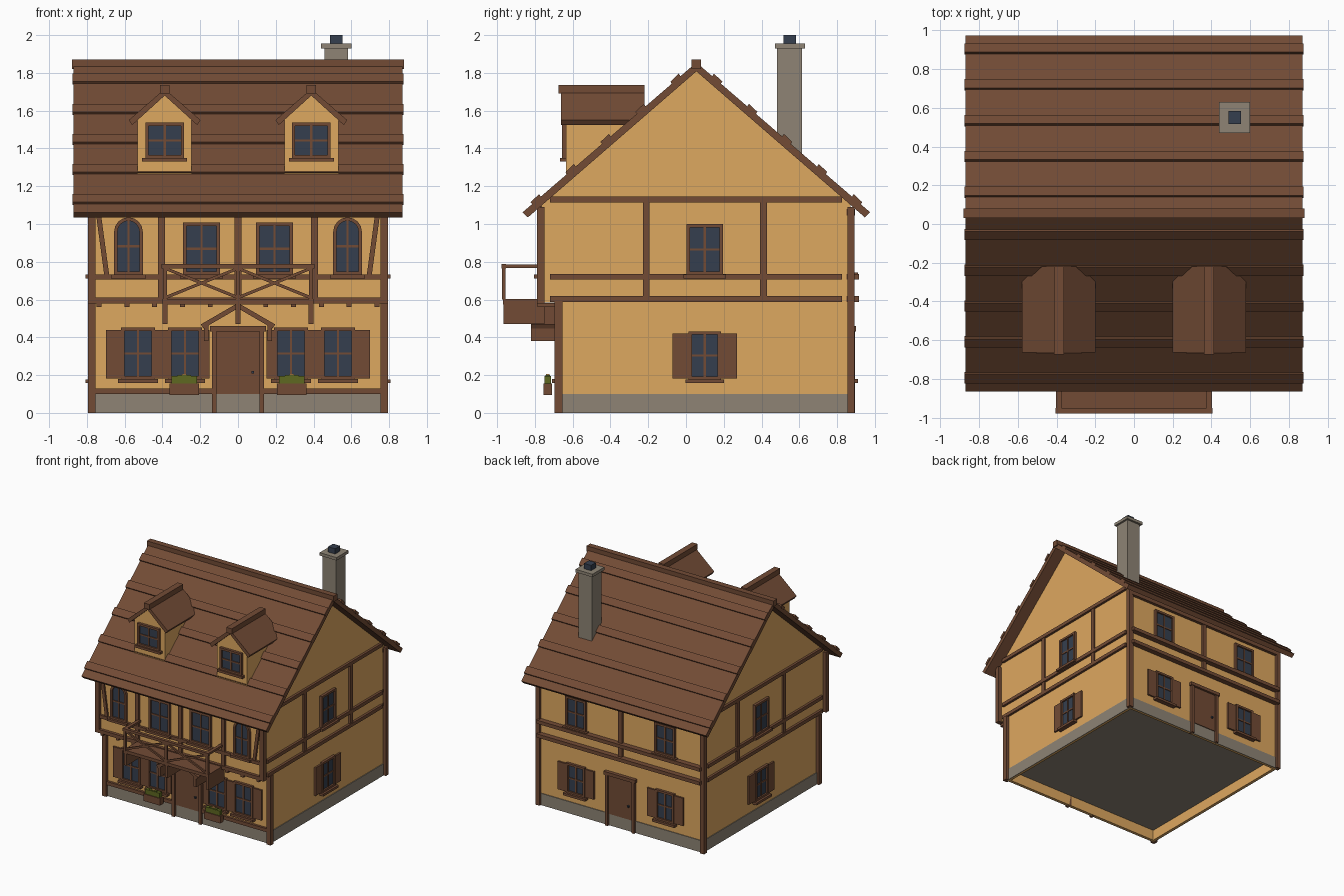
import bpy, bmesh, math
from mathutils import Matrix, Vector

if "Cube" in bpy.data.objects:
    bpy.data.objects.remove(bpy.data.objects["Cube"])


def material(name, r, g, b):
    lin = [((c / 255 + 0.055) / 1.055) ** 2.4 for c in (r, g, b)]
    m = bpy.data.materials.new(name)
    m.diffuse_color = (*lin, 1)
    m.use_nodes = True
    m.node_tree.nodes["Principled BSDF"].inputs["Base Color"].default_value = m.diffuse_color
    return m


PLASTER = material("tan plaster", 222, 168, 96)
TIMBER = material("brown timber", 114, 75, 53)
STONE = material("grey stone", 142, 132, 117)
GLASS = material("dark blue glass", 53, 63, 78)
LEAF = material("leaf green", 94, 104, 33)

# Wall directions: each part is a profile (u across, z up) extruded outwards along w
FRONT, RIGHT, BACK, LEFT = 0, 90, 180, -90


def build(name, parts, rot=FRONT):
    """parts: list of (profile, w0, w1, material) prisms joined in one object"""
    bm = bmesh.new()
    mats = []
    M = Matrix.Rotation(math.radians(rot), 3, 'Z')
    for poly, w0, w1, mat in parts:
        if mat not in mats:
            mats.append(mat)
        a = [bm.verts.new(M @ Vector((u, -w0, z))) for u, z in poly]
        b = [bm.verts.new(M @ Vector((u, -w1, z))) for u, z in poly]
        n = len(poly)
        faces = [bm.faces.new(a[::-1]), bm.faces.new(b)]
        faces += [bm.faces.new((a[i], a[(i + 1) % n], b[(i + 1) % n], b[i])) for i in range(n)]
        for f in faces:
            f.material_index = mats.index(mat)
    bmesh.ops.recalc_face_normals(bm, faces=bm.faces[:])
    me = bpy.data.meshes.new(name)
    bm.to_mesh(me)
    bm.free()
    for m in mats:
        me.materials.append(m)
    ob = bpy.data.objects.new(name, me)
    bpy.context.collection.objects.link(ob)
    return ob


def rect(u0, u1, z0, z1):
    return [(u0, z0), (u1, z0), (u1, z1), (u0, z1)]


def bar(p, q, t):
    """rectangle of thickness t along the line p-q"""
    d = Vector(q) - Vector(p)
    n = Vector((-d.y, d.x)).normalized() * t / 2
    p, q = Vector(p), Vector(q)
    return [tuple(v) for v in (p - n, q - n, q + n, p + n)]


def outline(u, hw, z0, z1, arch):
    if not arch:
        return rect(u - hw, u + hw, z0, z1)
    zs = z1 - hw
    return [(u - hw, z0), (u + hw, z0)] + [
        (u + hw * math.cos(math.pi * i / 8), zs + hw * math.sin(math.pi * i / 8)) for i in range(9)]


def window(name, rot, u, z0, z1, hw, w, shutters=(), arch=False, sill=.04):
    t = 0.018
    out = outline(u, hw, z0, z1, arch)
    inn = outline(u, hw - t, z0 + t, z1 - t, arch)
    n = len(out)
    parts = [(inn, w - .01, w + .008, GLASS)]
    parts += [([out[i], out[(i + 1) % n], inn[(i + 1) % n], inn[i]], w - .01, w + .022, TIMBER) for i in range(n)]
    zm = (z0 + z1) / 2
    parts += [(rect(u - .006, u + .006, z0 + t, z1 - t), w, w + .015, TIMBER),
              (rect(u - hw + t, u + hw - t, zm - .006, zm + .006), w, w + .014, TIMBER),
              (rect(u - hw - .016, u + hw + .016, z0 - .018, z0 + .002), w - .01, w + sill, TIMBER)]
    for a, b in shutters:
        parts.append((rect(a, b, z0 + .006, z1 - .012), w - .005, w + .015, TIMBER))
    build(name, parts, rot)


def door(name, rot, w):
    build(name, [(rect(-.115, .115, .1, .435), w - .02, w + .012, TIMBER),
                 (rect(-.138, -.113, 0, .44), w - .02, w + .025, TIMBER),
                 (rect(.113, .138, 0, .44), w - .02, w + .025, TIMBER),
                 (rect(-.148, .148, .432, .46), w - .02, w + .03, TIMBER),
                 (rect(.072, .086, .208, .222), w, w + .025, GLASS)], rot)


# Walls; the base is hollow below the floor slab
YC, SL = 0.055, 0.862
build("lower_walls", [(rect(-.67, .87, .1, .6), -.768, .768, PLASTER)], RIGHT)
build("upper_walls_and_gables", [([(-.765, .585), (.87, .585), (.87, 1.11), (YC, 1.82), (-.765, 1.11)],
                                  -.768, .768, PLASTER)], RIGHT)
build("floor_slab", [(rect(-.66, .86, .09, .101), -.758, .758, STONE)], RIGHT)
for rot, side, w, a, b in ((FRONT, "front", .67, -.768, .768), (BACK, "back", .87, -.768, .768),
                           (RIGHT, "right", .768, -.67, .87), (LEFT, "left", .768, -.87, .67)):
    build(side + "_plinth", [(rect(a, b, 0, .102), w - .02, w, PLASTER),
                             (rect(a - .006, b + .006, 0, .1), w, w + .006, STONE)], rot)

# Main roof slabs with battens and ridge beam
for s, side in ((-1, "front"), (1, "back")):
    top = lambda d, h=0: (YC + s * d, 1.855 - SL * d + h)
    parts = [([top(0), top(.92), (YC + s * .892, 1.035), (YC, 1.808)], -.87, .87, TIMBER)]
    for i in range(5):
        d = .08 + .185 * i
        parts.append(([top(d, -.01), top(d + .045, -.01), (YC + s * (d + .058), 1.855 - SL * (d + .045) + .006),
                       (YC + s * (d + .013), 1.855 - SL * d + .01)], -.875, .875, TIMBER))
    build(side + "_roof", parts, RIGHT)
build("roof_ridge", [(rect(YC - .025, YC + .025, 1.82, 1.87), -.88, .88, TIMBER)], RIGHT)

# Chimney
build("chimney", [(rect(.457, .583, 1.15, 1.935), -.613, -.483, STONE),
                  (rect(.44, .60, 1.93, 1.955), -.63, -.47, STONE),
                  (rect(.487, .553, 1.95, 2.0), -.583, -.517, GLASS)])

# Dormers
for c, side in ((-.388, "left"), (.388, "right")):
    build(side + "_dormer_walls", [([(c - .143, 1.265), (c + .143, 1.265), (c + .143, 1.57), (c, 1.695),
                                     (c - .143, 1.57)], .24, .635, PLASTER)])
    build(side + "_dormer_roof",
          [([(c, 1.715), (c + s * .19, 1.55), (c + s * .172, 1.524), (c, 1.68)], .22, .663, TIMBER) for s in (-1, 1)]
          + [(rect(c - .026, c + .026, 1.69, 1.736), .22, .675, TIMBER)])
    window(side + "_dormer_window", FRONT, c, 1.348, 1.537, .103, .635, sill=.033)

# Corner posts
for s, side in ((-1, "left"), (1, "right")):
    a, b = sorted((s * .755, s * .795))
    build(side + "_corner_posts", [(rect(a, b, 0, .59), .655, .695, TIMBER),
                                   (rect(a, b, .58, 1.09), .75, .79, TIMBER),
                                   (rect(*sorted((-a, -b)), 0, 1.1), .855, .893, TIMBER)][:2])
    build(side + "_back_corner_post", [(rect(a, b, 0, 1.09), -.893, -.855, TIMBER)])

# Side wall timbers and windows
for rot, side, s in ((RIGHT, "right", 1), (LEFT, "left", -1)):
    parts = [(rect(*sorted((s * -.72, s * .825)), z, z + .03), .75, .788, TIMBER) for z in (.588, .705, 1.115)]
    parts += [(rect(s * y - .018, s * y + .018, .6, 1.12), .75, .783, TIMBER) for y in (-.21, .411)]
    build(side + "_wall_timbers", parts, rot)
    u = s * .099
    window(side + "_upper_window", rot, u, .73, 1.0, .097, .768)
    window(side + "_lower_window", rot, u, .175, .432, .086, .768,
           [(u - .17, u - .083), (u + .083, u + .17)])

# Front timbers: beams, posts, corner braces, joist ends
parts = [(rect(-.79, .79, .58, .61), .75, .79, TIMBER), (rect(-.755, .755, .705, .733), .75, .785, TIMBER),
         (rect(-.755, .755, 1.05, 1.1), .75, .785, TIMBER)]
parts += [(rect(x - .018, x + .018, .6, 1.09), .75, .783, TIMBER) for x in (-.405, 0, .405)]
parts += [(bar((s * .737, 1.04), (s * .695, .73), .026), .75, .78, TIMBER) for s in (-1, 1)]
parts += [(rect(.147 * i - .013, .147 * i + .013, .56, .583), .66, .785, TIMBER) for i in range(-5, 6)]
parts += [(rect(*sorted((s * .13, s * .755)), .1, .13), .66, .69, TIMBER) for s in (-1, 1)]
build("front_wall_timbers", parts)

# Front windows, shutters and flower boxes
for s, side in ((-1, "left"), (1, "right")):
    window(side + "_arched_window", FRONT, s * .58, .73, 1.035, .076, .765, arch=True)
    window(side + "_balcony_window", FRONT, s * .193, .73, 1.007, .097, .765)
    window(side + "_outer_front_window", FRONT, s * .53, .177, .452, .09, .67,
           [sorted((s * .62, s * .70)), sorted((s * .44, s * .40))])
    window(side + "_inner_front_window", FRONT, s * .28, .177, .452, .09, .67,
           [sorted((s * .37, s * .40)), sorted((s * .19, s * .15))])
    c = s * .284
    build(side + "_flower_box", [(rect(c - .078, c + .078, .095, .155), .71, .755, TIMBER),
                                 (rect(c - .068, c + .068, .15, .195), .715, .748, LEAF),
                                 (rect(c - .035, c + .035, .18, .2), .72, .745, LEAF),
                                 (rect(c - .012, c + .012, .19, .206), .722, .74, PLASTER)])

# Doors
door("front_door", FRONT, .67)
door("back_door", BACK, .87)

# Canopy over the front door
parts = []
for s in (-1, 1):
    parts += [(bar((0, .568), (s * .19, .458), .025), .66, .82, TIMBER),
              (rect(*sorted((s * .155, s * .18)), .38, .465), .66, .82, TIMBER)]
build("door_canopy", parts)

# Balcony: floor, brackets, railing with crossed braces
parts = [(rect(-.4, .4, .575, .602), .75, .97, TIMBER), (rect(-.405, .405, .765, .787), .952, .978, TIMBER)]
for x in (-.387, 0, .387):
    parts += [(rect(x - .013, x + .013, .47, .58), .75, .965, TIMBER),
              (rect(x - .011, x + .011, .6, .77), .955, .974, TIMBER)]
for s in (-1, 1):
    parts += [(rect(*sorted((s * .375, s * .402)), .767, .785), .77, .96, TIMBER),
              (bar((0, .61), (s * .385, .765), .016), .958, .972, TIMBER),
              (bar((0, .765), (s * .385, .61), .016), .959, .973, TIMBER)]
build("balcony", parts)

# Back timbers and windows
parts = [(rect(-.77, .77, z, z + .03), .85, .915, TIMBER) for z in (.588, .705)]
parts += [(rect(-.77, .77, 1.045, 1.08), .85, .895, TIMBER), (rect(-.018, .018, .6, 1.07), .86, .89, TIMBER)]
build("back_wall_timbers", parts, BACK)
for u, side in ((-.42, "right"), (.42, "left")):
    window(side + "_back_upper_window", BACK, u, .74, 1.0, .097, .87)
    window(side + "_back_lower_window", BACK, u, .177, .432, .088, .87,
           [(u - .17, u - .085), (u + .085, u + .17)])
